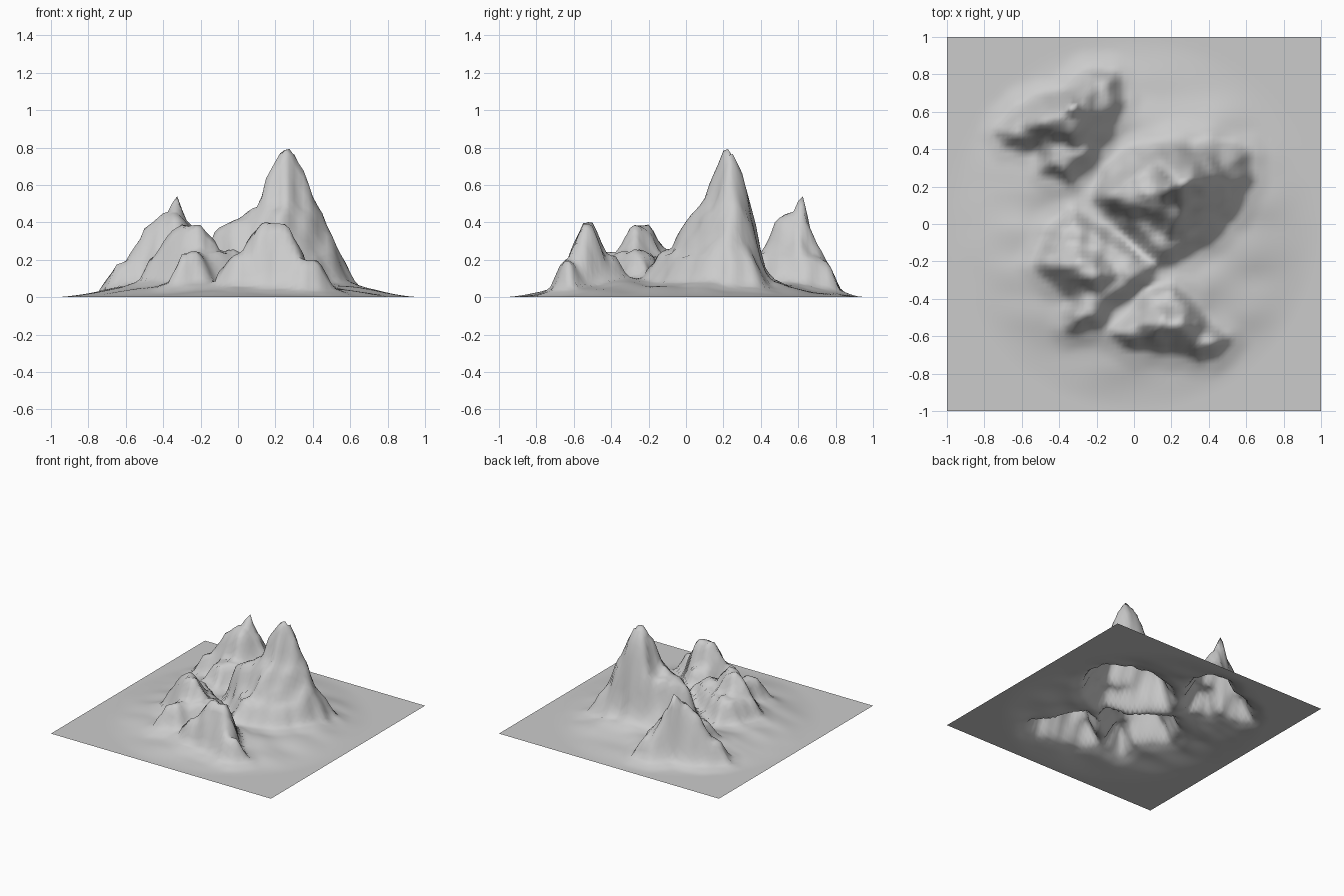
import bpy, bmesh, math
from mathutils import Vector, noise

if "Cube" in bpy.data.objects:
    bpy.data.objects.remove(bpy.data.objects["Cube"])

N = 80  # grid cells per side


def pts(*v):
    return [(v[i], v[i + 1]) for i in range(0, len(v), 2)]


# Terraced massifs: (height gain, ramp width, outline)
MAIN = [
    (0.15, 0.08, pts(-.19, .14, -.12, .27, .0, .38, .2, .42, .42, .41, .59, .38, .59, .22, .51, .06,
                     .4, -.06, .2, -.18, .13, -.2, .02, -.08, -.1, .06)),
    (0.17, 0.08, pts(-.17, .17, .0, .30, .15, .38, .38, .38, .51, .30, .48, .17, .35, .03, .2, -.05,
                     .12, .02, -.1, .1)),
    (0.18, 0.12, pts(.09, .16, .14, .32, .32, .36, .43, .28, .39, .16, .25, .06)),
    (0.22, 0.10, pts(.17, .18, .18, .28, .33, .30, .35, .22, .26, .15)),
]
NORTH_WEST = [
    (0.15, 0.07, pts(-.70, .5, -.6, .62, -.36, .69, -.24, .80, -.12, .79, -.08, .65, -.24, .34,
                     -.36, .24, -.47, .3, -.5, .42, -.68, .44)),
    (0.15, 0.07, pts(-.56, .53, -.48, .63, -.34, .69, -.23, .72, -.19, .6, -.31, .44, -.42, .46)),
    (0.07, 0.07, pts(-.48, .54, -.4, .65, -.26, .67, -.26, .55, -.34, .49)),
]
SOUTH_WEST = [
    (0.15, 0.07, pts(-.5, -.2, -.42, -.02, -.33, .05, -.2, -.03, .1, -.22, .05, -.31, -.12, -.42,
                     -.2, -.53, -.34, -.55, -.32, -.38, -.42, -.3)),
    (0.15, 0.08, pts(-.39, -.22, -.34, -.14, -.22, -.16, -.13, -.27, -.2, -.34, -.3, -.30)),
]
SOUTH = [
    (0.14, 0.06, pts(-.1, -.58, .02, -.48, .08, -.37, .2, -.34, .31, -.43, .4, -.56, .48, -.62,
                     .44, -.68, .34, -.7, .26, -.66, .0, -.65)),
    (0.18, 0.08, pts(.05, -.53, .12, -.46, .27, -.46, .33, -.54, .3, -.60, .1, -.59)),
]


def signed_distance(x, y, poly):
    best, inside = 9.0, False
    for i, (bx, by) in enumerate(poly):
        ax, ay = poly[i - 1]
        dx, dy = bx - ax, by - ay
        t = ((x - ax) * dx + (y - ay) * dy) / (dx * dx + dy * dy)
        t = min(1, max(0, t))
        best = min(best, math.hypot(x - ax - t * dx, y - ay - t * dy))
        if (ay > y) != (by > y) and x < ax + (y - ay) * dx / dy:
            inside = not inside
    return best if inside else -best


def clamp(t):
    return min(1, max(0, t))


def ramp(t):
    t = clamp(t)
    return t * t * (3 - 2 * t)


def height(x, y):
    # ragged outlines from a small coordinate warp
    wx = x + .02 * noise.noise(Vector((x * 11, y * 11, 1)))
    wy = y + .02 * noise.noise(Vector((x * 11, y * 11, 7)))
    # low apron of rolling ground that fades to the flat border
    fade = ramp((1 - math.hypot(x, y)) / .5)
    z = fade * (.065 + .03 * noise.noise(Vector((x * 3, y * 5, 3))))
    rock = foot = 0
    for massif in (MAIN, NORTH_WEST, SOUTH_WEST, SOUTH):
        total = 0
        for gain, width, outline in massif:
            d = signed_distance(wx, wy, outline)
            total += gain * (.82 * clamp(.5 + d / width) + .18 * ramp(.1 + d / .1))
            if outline is massif[0][2]:
                foot = max(foot, .025 * ramp(1 + d / .14))  # scree at the foot
        rock = max(rock, total)
    # fine roughness on the rock and one sharp pinnacle
    rough = noise.noise(Vector((x * 15, y * 15, 5))) * .03 * min(1, rock / .2)
    pinnacle = .14 * max(0, 1 - math.hypot(x + .33, y - .62) / .05)
    return max(0, z + foot + rock + rough + pinnacle)


# Terrain sheet
bm = bmesh.new()
bmesh.ops.create_grid(bm, x_segments=N, y_segments=N, size=1)
for v in bm.verts:
    v.co.z = height(v.co.x, v.co.y)
mesh = bpy.data.meshes.new("mountain_terrain")
bm.to_mesh(mesh)
bm.free()
for p in mesh.polygons:
    p.use_smooth = True
terrain = bpy.data.objects.new("mountain_terrain", mesh)
bpy.context.collection.objects.link(terrain)
